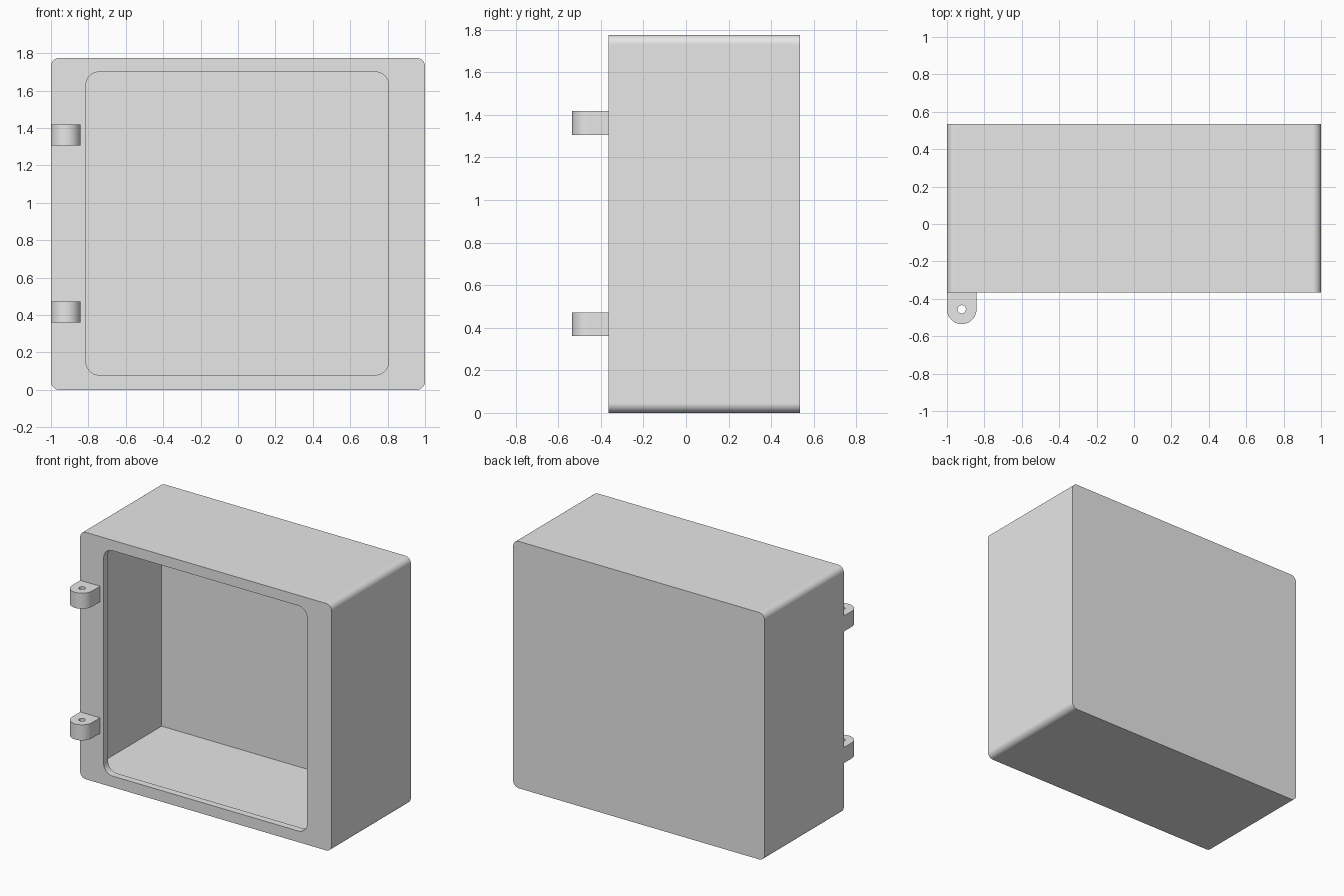
import bpy
import bmesh
import math
from mathutils import Vector

if "Cube" in bpy.data.objects:
    bpy.data.objects.remove(bpy.data.objects["Cube"], do_unlink=True)

grey = bpy.data.materials.new("light grey")
grey.use_nodes = True
grey.diffuse_color = (0.8, 0.8, 0.8, 1)
grey.node_tree.nodes["Principled BSDF"].inputs["Base Color"].default_value = (0.8, 0.8, 0.8, 1)


def arc(cx, cy, radius, start, end, steps):
    angles = [math.radians(start + (end - start) * i / steps) for i in range(steps + 1)]
    return [(cx + radius * math.cos(a), cy + radius * math.sin(a)) for a in angles]


def rounded_rect(left, right, low, high, radius):
    corners = [(right - radius, high - radius), (left + radius, high - radius),
               (left + radius, low + radius), (right - radius, low + radius)]
    return [p for i, (cx, cy) in enumerate(corners)
            for p in arc(cx, cy, radius, 90 * i, 90 * i + 90, 12)]


def prism(name, outline, axis, start, end):
    """Extrude a closed outline along y (outline in x, z) or z (outline in x, y)."""
    bm = bmesh.new()
    place = (lambda u, v: (u, start, v)) if axis == "y" else (lambda u, v: (u, v, start))
    face = bm.faces.new([bm.verts.new(place(u, v)) for u, v in outline])
    grown = bmesh.ops.extrude_face_region(bm, geom=[face], use_keep_orig=True)
    move = Vector((0, end - start, 0) if axis == "y" else (0, 0, end - start))
    bmesh.ops.translate(bm, vec=move,
                        verts=[g for g in grown["geom"] if isinstance(g, bmesh.types.BMVert)])
    bmesh.ops.recalc_face_normals(bm, faces=bm.faces)
    mesh = bpy.data.meshes.new(name)
    bm.to_mesh(mesh)
    bm.free()
    mesh.materials.append(grey)
    obj = bpy.data.objects.new(name, mesh)
    bpy.context.collection.objects.link(obj)
    return obj


def activate(obj):
    bpy.ops.object.select_all(action="DESELECT")
    obj.select_set(True)
    bpy.context.view_layer.objects.active = obj


def cut(obj, cutter):
    cutter.hide_render = True
    mod = obj.modifiers.new("cut", "BOOLEAN")
    mod.operation, mod.solver, mod.object = "DIFFERENCE", "EXACT", cutter
    activate(obj)
    bpy.ops.object.modifier_apply(modifier=mod.name)
    bpy.data.objects.remove(cutter, do_unlink=True)


def smooth(obj):
    activate(obj)
    bpy.ops.object.shade_smooth_by_angle(angle=math.radians(30))
    obj.modifiers.new("even shading", "WEIGHTED_NORMAL").keep_sharp = True


# Enclosure: rounded shell, square-cornered cavity, rounded front opening
FRONT, BACK, TOP, WALL, LIP = -0.365, 0.535, 1.775, 0.06, 0.05
box = prism("enclosure", rounded_rect(-1, 1, 0, TOP, 0.045), "y", FRONT, BACK)
inner = 1 - WALL
cavity = [(-inner, 0.065), (inner, 0.065), (inner, TOP - 0.065), (-inner, TOP - 0.065)]
cut(box, prism("cavity_cutter", cavity, "y", FRONT + LIP, BACK - WALL))
opening = rounded_rect(-0.813, 0.805, 0.08, 1.70, 0.07)
cut(box, prism("opening_cutter", opening, "y", FRONT - 0.1, FRONT + LIP + 0.1))
smooth(box)

# Hinge lugs: round-nosed tabs with a vertical pin hole
HINGE_X, HINGE_Y, RADIUS = -0.921, -0.456, 0.079
lug = [(HINGE_X + RADIUS, FRONT), (HINGE_X - RADIUS, FRONT)]
lug += arc(HINGE_X, HINGE_Y, RADIUS, 180, 360, 32)
hole = arc(HINGE_X, HINGE_Y, 0.022, 0, 360, 24)[:-1]
for name, z in (("lower_hinge_lug", 0.36), ("upper_hinge_lug", 1.306)):
    part = prism(name, lug, "z", z, z + 0.112)
    cut(part, prism("pin_hole_cutter", hole, "z", z - 0.1, z + 0.3))
    smooth(part)
